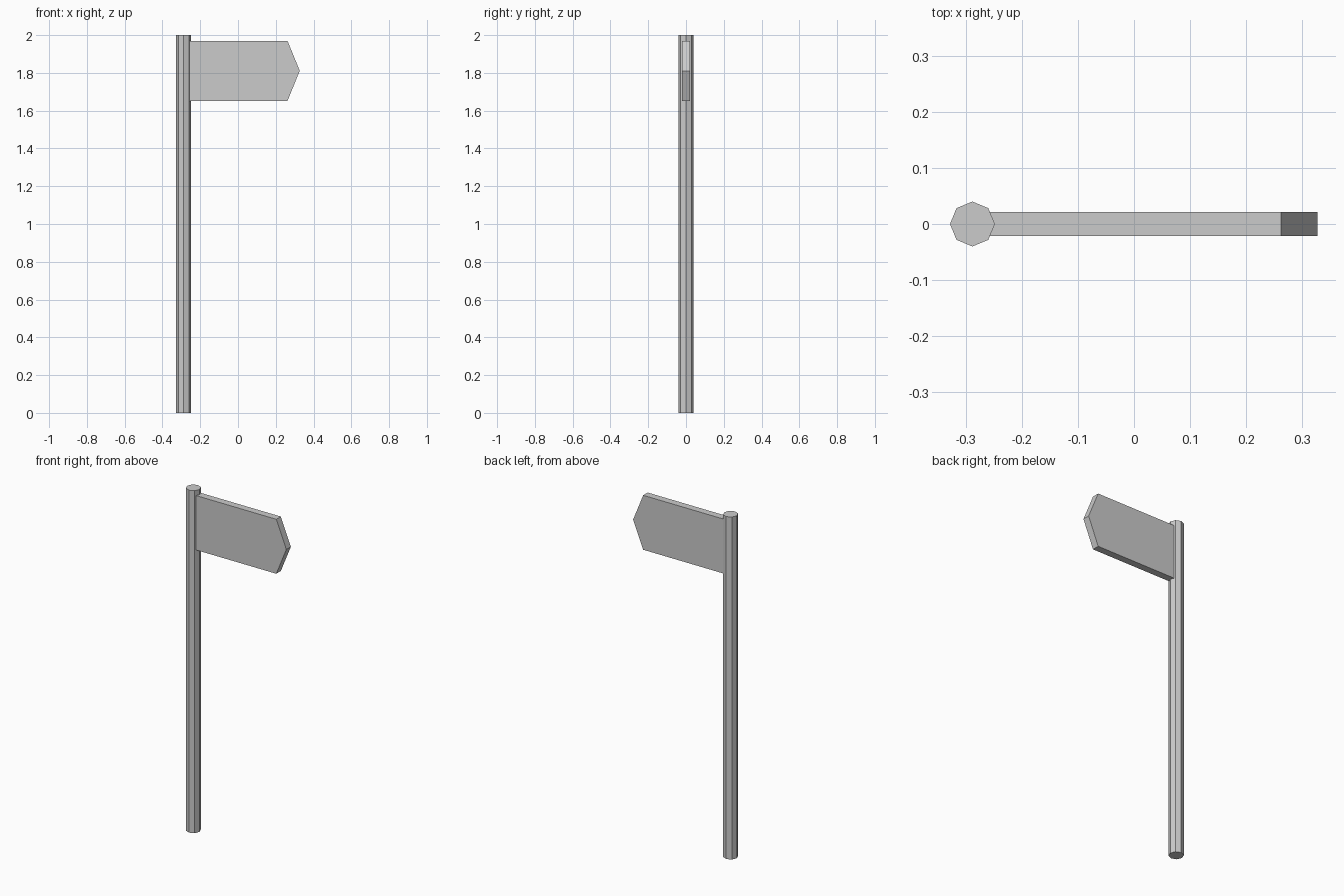
import bpy
import bmesh
from math import cos, sin, tau

cube = bpy.data.objects.get("Cube")
if cube:
    bpy.data.objects.remove(cube, do_unlink=True)

grey = bpy.data.materials.new("light grey")
grey.use_nodes = True
colour = (0.6, 0.6, 0.6, 1)
grey.diffuse_color = colour
grey.node_tree.nodes["Principled BSDF"].inputs["Base Color"].default_value = colour


def extrude_outline(name, outline, offset):
    """Make a flat-shaded solid by sweeping an outline along an offset."""
    bm = bmesh.new()
    face = bm.faces.new([bm.verts.new(p) for p in outline])
    swept = bmesh.ops.extrude_face_region(bm, geom=[face], use_keep_orig=True)
    verts = [g for g in swept["geom"] if isinstance(g, bmesh.types.BMVert)]
    bmesh.ops.translate(bm, vec=offset, verts=verts)
    bmesh.ops.recalc_face_normals(bm, faces=bm.faces)
    mesh = bpy.data.meshes.new(name)
    bm.to_mesh(mesh)
    bm.free()
    mesh.materials.append(grey)
    obj = bpy.data.objects.new(name, mesh)
    bpy.context.collection.objects.link(obj)
    return obj


# Octagonal post
post_x, radius, sides = -0.288, 0.04, 8
ring = [(post_x + radius * cos(tau * i / sides), radius * sin(tau * i / sides), 0)
        for i in range(sides)]
extrude_outline("post", ring, (0, 0, 2))

# Pointed sign board, let into the side of the post
half = 0.021
board = [(-0.265, 1.652), (0.262, 1.652), (0.327, 1.811), (0.262, 1.97), (-0.265, 1.97)]
extrude_outline("sign_board", [(x, -half, z) for x, z in board], (0, 2 * half, 0))
